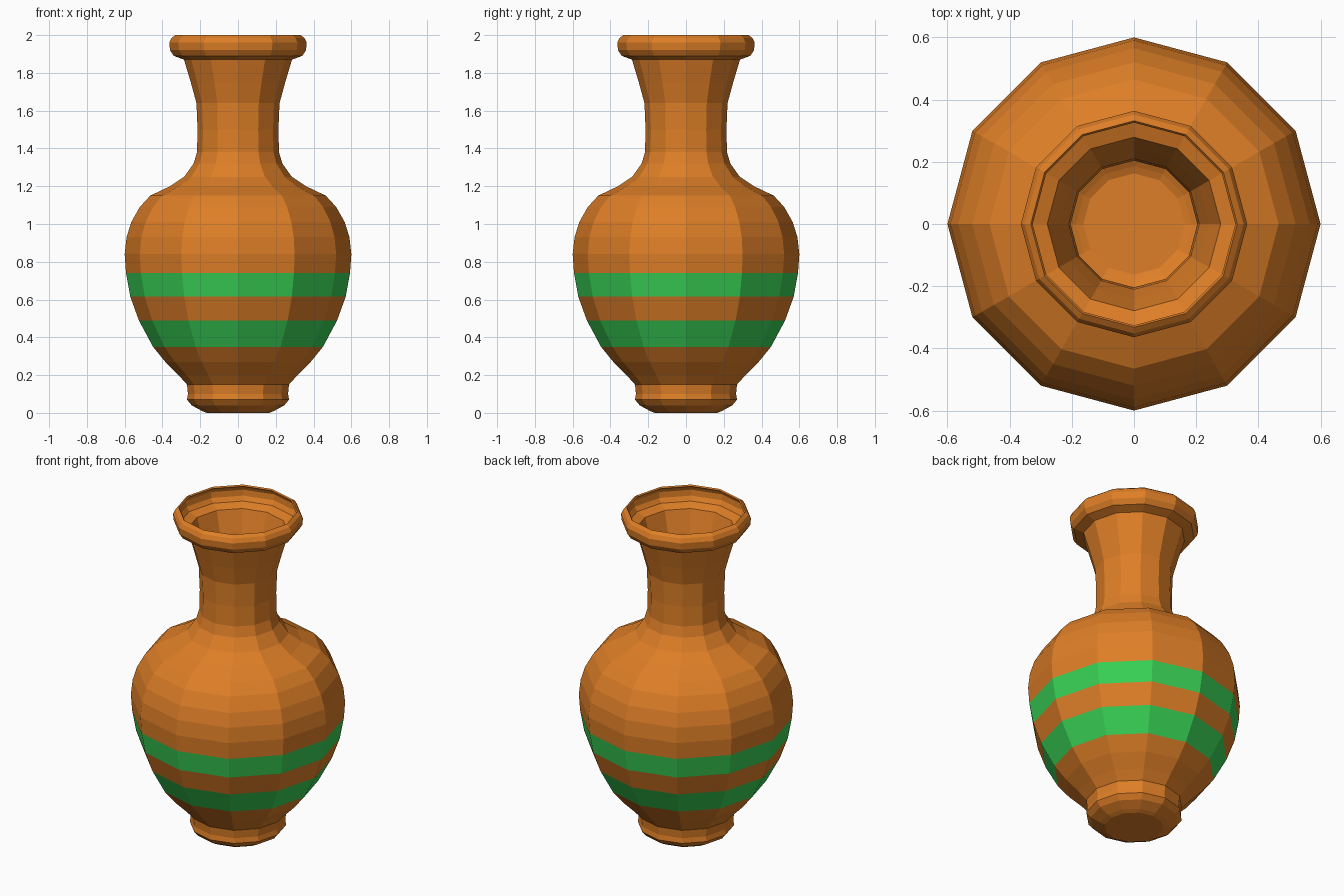
import bpy
import bmesh
from math import cos, sin, tau

SIDES = 12
SHELL_THICKNESS = 0.01

# Remove the default cube
default_cube = bpy.data.objects.get("Cube")
if default_cube:
    bpy.data.objects.remove(default_cube, do_unlink=True)


def make_material(name, colour):
    material = bpy.data.materials.new(name)
    material.use_nodes = True
    material.diffuse_color = colour
    shader = material.node_tree.nodes["Principled BSDF"]
    shader.inputs["Base Color"].default_value = colour
    shader.inputs["Roughness"].default_value = 0.8
    return material


terracotta = make_material("terracotta orange", (0.73, 0.21, 0.02, 1))
glaze = make_material("green glaze", (0.04, 0.63, 0.09, 1))

# Outer profile as radius and height, from the base up to the lip
foot = [(0.165, 0), (0.19, 0.01), (0.245, 0.04), (0.27, 0.07),
        (0.265, 0.1), (0.27, 0.15)]
belly = [(0.315, 0.2), (0.385, 0.27), (0.45, 0.35), (0.525, 0.49),
         (0.57, 0.615), (0.593, 0.74), (0.6, 0.84), (0.59, 0.93),
         (0.565, 1.01), (0.52, 1.09)]
shoulder = [(0.465, 1.15), (0.36, 1.2), (0.285, 1.25), (0.235, 1.32)]
neck = [(0.217, 1.38), (0.214, 1.5), (0.22, 1.64), (0.25, 1.75), (0.286, 1.87)]
rim = [(0.34, 1.89), (0.36, 1.92), (0.364, 1.96), (0.352, 1.985), (0.332, 2)]
profile = foot + belly + shoulder + neck + rim

# Heights covered by the two painted bands
green_bands = [(0.35, 0.49), (0.615, 0.74)]


def ring(bm, radius, height):
    return [bm.verts.new((radius * cos(tau * i / SIDES),
                          radius * sin(tau * i / SIDES), height))
            for i in range(SIDES)]


# Lathe the profile into a faceted open vessel with a closed base
bm = bmesh.new()
rings = [ring(bm, radius, height) for radius, height in profile]
bm.faces.new(reversed(rings[0]))
for lower, upper in zip(rings, rings[1:]):
    for i in range(SIDES):
        j = (i + 1) % SIDES
        face = bm.faces.new((lower[i], lower[j], upper[j], upper[i]))
        middle = face.calc_center_median().z
        face.material_index = int(any(a < middle < b for a, b in green_bands))

mesh = bpy.data.meshes.new("vase_body")
bm.to_mesh(mesh)
bm.free()
mesh.materials.append(terracotta)
mesh.materials.append(glaze)
vase = bpy.data.objects.new("vase_body", mesh)
bpy.context.collection.objects.link(vase)

# Give the vessel a thin wall, kept inside the outer profile
wall = vase.modifiers.new("thin wall", "SOLIDIFY")
wall.thickness = SHELL_THICKNESS
wall.offset = -1
